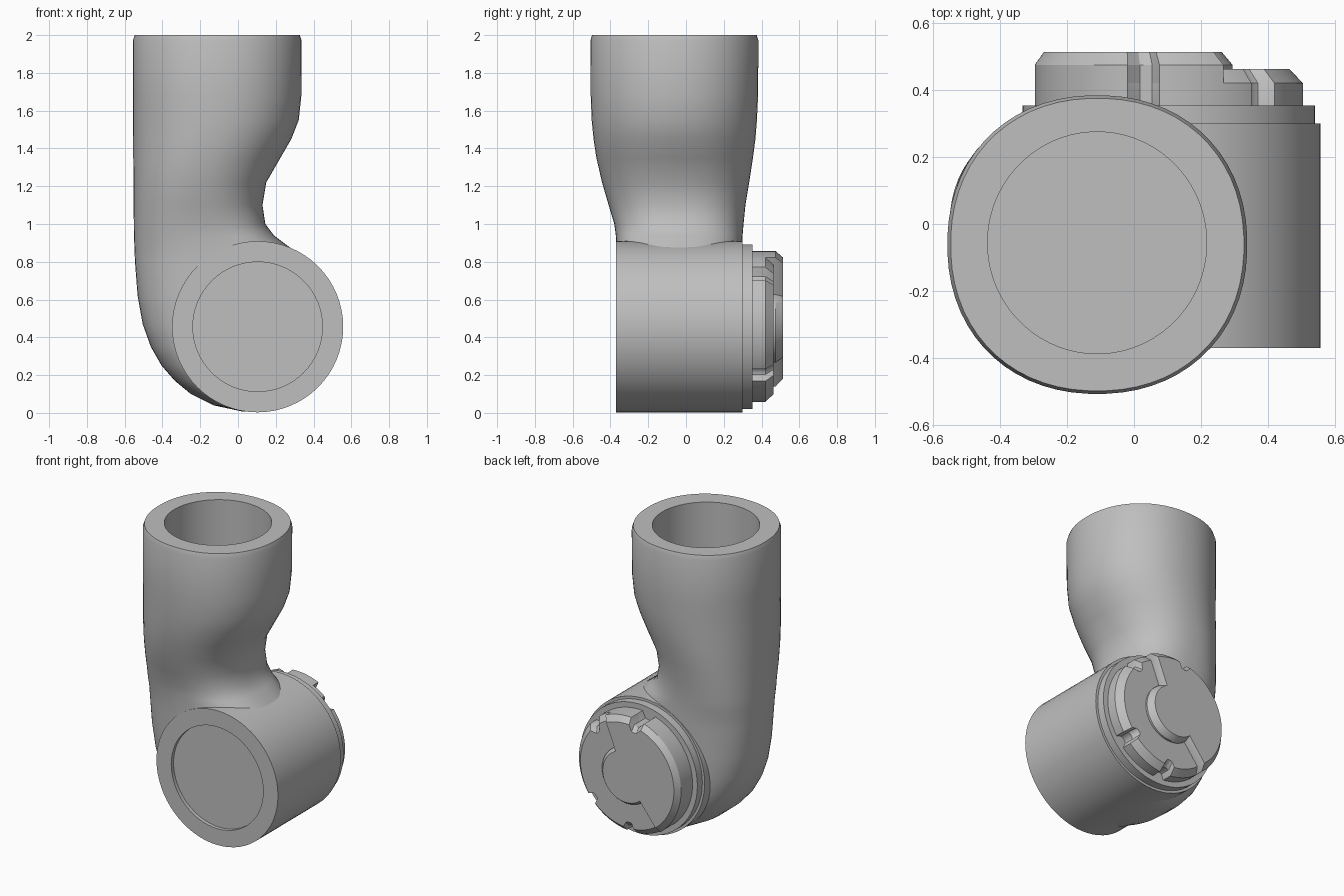
import bpy, bmesh
from math import sin, cos, pi, radians, copysign

old = bpy.data.objects.get("Cube")
if old:
    bpy.data.objects.remove(old, do_unlink=True)

grey = bpy.data.materials.new("plain grey")
grey.use_nodes = True
GREY = (0.52, 0.52, 0.52, 1)
grey.diffuse_color = GREY
grey.node_tree.nodes["Principled BSDF"].inputs["Base Color"].default_value = GREY

CX, CZ = 0.104, 0.456   # axis of the joint drum


def skin(name, rings, angle=30):
    """Bridge equal-length point rings in order and cap both ends."""
    bm = bmesh.new()
    loops = [[bm.verts.new(p) for p in ring] for ring in rings]
    n = len(loops[0])
    for a, b in zip(loops, loops[1:]):
        for i in range(n):
            j = (i + 1) % n
            bm.faces.new((a[i], a[j], b[j], b[i]))
    bm.faces.new(loops[0][::-1])
    bm.faces.new(loops[-1])
    bmesh.ops.recalc_face_normals(bm, faces=bm.faces)
    mesh = bpy.data.meshes.new(name)
    bm.to_mesh(mesh)
    bm.free()
    obj = bpy.data.objects.new(name, mesh)
    bpy.context.collection.objects.link(obj)
    mesh.materials.append(grey)
    bpy.ops.object.select_all(action='DESELECT')
    obj.select_set(True)
    bpy.context.view_layer.objects.active = obj
    bpy.ops.object.shade_smooth_by_angle(angle=radians(angle))
    return obj


def oval(z, x0, x1, y0, y1, power, n=64):
    """Superellipse ring; a power above 2 squares it off."""
    def wave(v):
        return copysign(abs(v) ** (2 / power), v)
    cx, cy, rx, ry = (x0 + x1) / 2, (y0 + y1) / 2, (x1 - x0) / 2, (y1 - y0) / 2
    turns = [2 * pi * (i + 0.5) / n for i in range(n)]
    return [(cx + rx * wave(cos(t)), cy + ry * wave(sin(t)), z) for t in turns]


def disc(y, r, n=64):
    return [(CX + r * cos(2 * pi * i / n), y, CZ + r * sin(2 * pi * i / n)) for i in range(n)]


# Arm: rounded sections from the bend up to the socket (z, left, right, front, back, power)
sections = [
    (0.008, 0.02, 0.16, -0.25, 0.2, 2.4),
    (0.04, -0.13, 0.2, -0.29, 0.24, 2.4),
    (0.1, -0.25, 0.3, -0.325, 0.265, 2.5),
    (0.17, -0.335, 0.34, -0.345, 0.28, 2.5),
    (0.25, -0.405, 0.36, -0.356, 0.288, 2.5),
    (0.35, -0.462, 0.36, -0.362, 0.293, 2.5),
    (0.47, -0.505, 0.36, -0.365, 0.295, 2.5),
    (0.62, -0.532, 0.36, -0.366, 0.296, 2.5),
    (0.8, -0.546, 0.33, -0.367, 0.297, 2.5),
    (0.88, -0.549, 0.27, -0.368, 0.298, 2.5),
    (0.94, -0.551, 0.19, -0.372, 0.3, 2.5),
    (1.0, -0.552, 0.145, -0.38, 0.305, 2.45),
    (1.1, -0.553, 0.13, -0.41, 0.315, 2.35),
    (1.22, -0.554, 0.15, -0.445, 0.335, 2.25),
    (1.35, -0.555, 0.225, -0.475, 0.355, 2.2),
    (1.45, -0.556, 0.283, -0.49, 0.368, 2.15),
    (1.55, -0.557, 0.322, -0.5, 0.376, 2.15),
    (1.68, -0.557, 0.336, -0.505, 0.382, 2.15),
    (1.97, -0.557, 0.338, -0.507, 0.384, 2.15),
    (2.0, -0.547, 0.328, -0.498, 0.375, 2.15),
    (2.0, -0.437, 0.217, -0.387, 0.275, 2),    # socket lip
    (1.55, -0.437, 0.217, -0.387, 0.275, 2),   # socket floor
]
arm = skin("arm_with_socket", [oval(*s) for s in sections])

# Joint drum with a shallow recess in its front and a thin collar behind
skin("joint_drum", [disc(y, r) for y, r in (
    (-0.345, 0.343), (-0.37, 0.343), (-0.37, 0.453), (0.3, 0.453))])
skin("drum_collar", [disc(y, r) for y, r in ((0.28, 0.436), (0.353, 0.436))])

# Keep the arm clear of the drum recess
cutter = skin("recess_cutter", [disc(y, 0.35) for y in (-0.6, -0.335)])
cutter.hide_render = True
cutter.hide_set(True)
cut = arm.modifiers.new("recess", 'BOOLEAN')
cut.operation = 'DIFFERENCE'
cut.solver = 'EXACT'
cut.object = cutter

# Cap outline with small rounded notches in its rim
NOTCHES = (101, 45, -40, -90)


def rim(deg):
    off = min(abs((deg - a + 180) % 360 - 180) for a in NOTCHES)
    r = 0.4 - (0.045 * (1 - (off / 6) ** 4) if off < 6 else 0)
    return r * cos(radians(deg)), r * sin(radians(deg))


def place(points, y, scale=1, shift=0):
    return [(CX + x * scale - shift * cos(pi / 6), y, CZ + z * scale + shift * sin(pi / 6))
            for x, z in points]


full = [rim(a) for a in range(0, 360, 2)]
skin("cap_base", [place(full, 0.34), place(full, 0.42), place(full, 0.462, 0.9)])

# Raised part of the cap, bounded by a slanted step with a round centre boss
raised = [rim(a) for a in range(66, 233, 2)]
raised += [(0.19 * cos(radians(a)), 0.19 * sin(radians(a))) for a in range(232, 427, 6)]
skin("cap_raised_half", [place(raised, 0.4), place(raised, 0.475),
                         place(raised, 0.513, 0.9, 0.015)])
